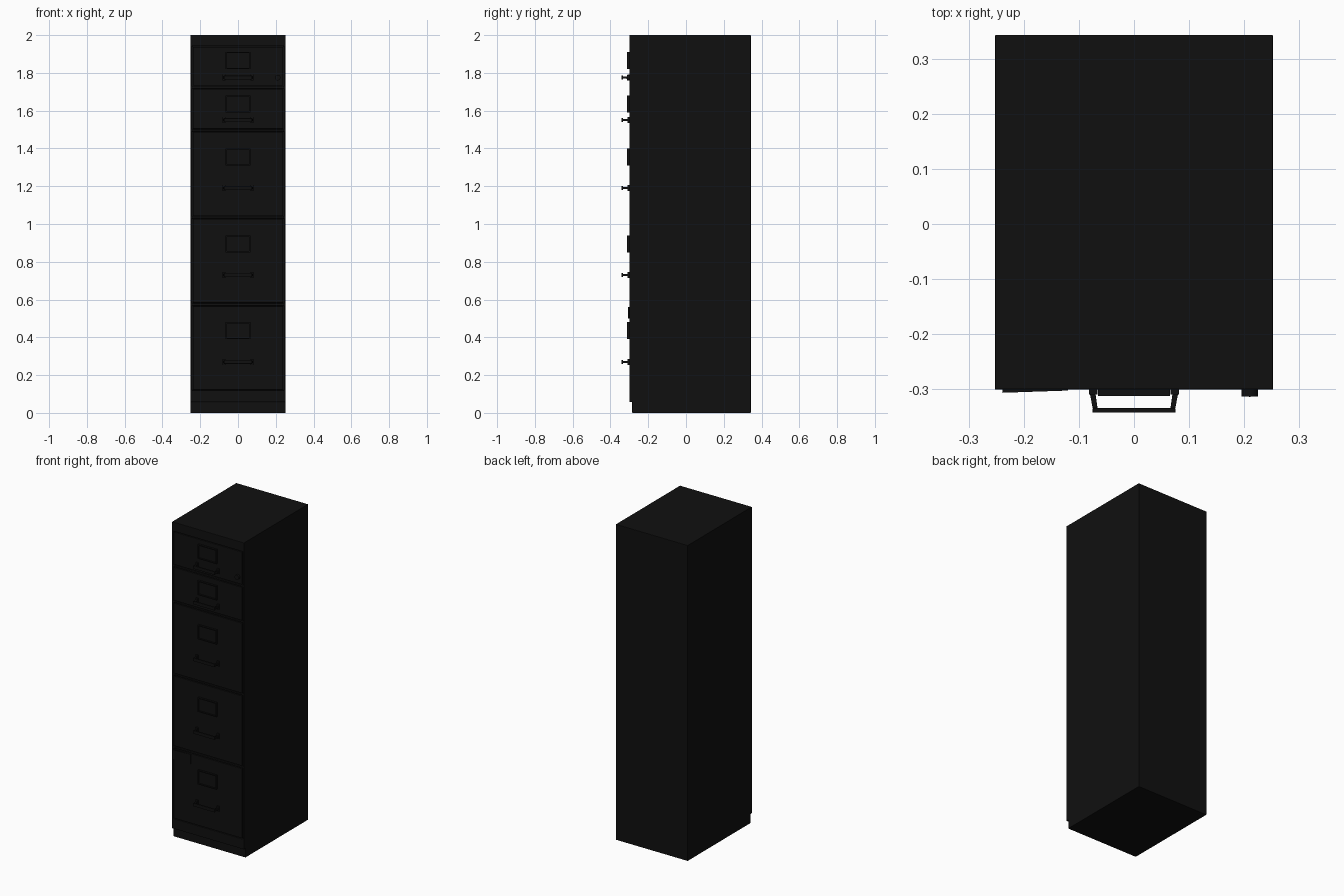
import bpy, bmesh
from mathutils import Vector

if "Cube" in bpy.data.objects:
    bpy.data.objects.remove(bpy.data.objects["Cube"])

black = bpy.data.materials.new("black_paint")
black.diffuse_color = (0.005, 0.005, 0.005, 1)
black.use_nodes = True
black.node_tree.nodes["Principled BSDF"].inputs["Base Color"].default_value = black.diffuse_color
FRONT = -0.30


def finish(name, bm, bevel=0.0):
    bmesh.ops.recalc_face_normals(bm, faces=bm.faces)
    me = bpy.data.meshes.new(name)
    bm.to_mesh(me)
    bm.free()
    me.materials.append(black)
    ob = bpy.data.objects.new(name, me)
    bpy.context.collection.objects.link(ob)
    if bevel:
        m = ob.modifiers.new("edge", 'BEVEL')
        m.width, m.segments, m.limit_method = bevel, 2, 'ANGLE'
    return ob


def add_box(bm, x0, x1, y0, y1, z0, z1):
    vs = bmesh.ops.create_cube(bm, size=1)['verts']
    for v in vs:
        v.co = Vector((x1 if v.co.x > 0 else x0,
                       y1 if v.co.y > 0 else y0,
                       z1 if v.co.z > 0 else z0))


def box(name, *b, bevel=0.0):
    bm = bmesh.new()
    add_box(bm, *b)
    return finish(name, bm, bevel)


def prism(bm, points, axis, a, b):
    # extrude a 2D profile: axis 'x' takes (y, z), axis 'z' takes (x, y)
    def at(p, t):
        return (t, p[0], p[1]) if axis == 'x' else (p[0], p[1], t)
    lo = [bm.verts.new(at(p, a)) for p in points]
    hi = [bm.verts.new(at(p, b)) for p in points]
    bm.faces.new(lo)
    bm.faces.new(hi[::-1])
    n = len(points)
    for i in range(n):
        bm.faces.new((lo[i], lo[(i + 1) % n], hi[(i + 1) % n], hi[i]))


# drawer bottom, top, label centre, handle height
drawers = [(0.124, 0.565, 0.435, 0.27), (0.583, 1.026, 0.895, 0.73),
           (1.043, 1.487, 1.355, 1.19), (1.504, 1.714, 1.635, 1.55),
           (1.732, 1.938, 1.865, 1.775)]

# cabinet shell with a recessed toe kick
bm = bmesh.new()
prism(bm, [(-0.285, 0), (0.343, 0), (0.343, 2), (FRONT, 2),
           (FRONT, 0.057), (-0.285, 0.057)], 'x', -0.252, 0.252)
shell = finish("cabinet_shell", bm)

# drawer openings
bm = bmesh.new()
for z0, z1, _, _ in drawers:
    add_box(bm, -0.243, 0.243, -0.4, -0.275, z0 - 0.004, z1 + 0.004)
cutter = finish("opening_cutter", bm)
cutter.hide_render = True
cutter.hide_viewport = True
cut = shell.modifiers.new("openings", 'BOOLEAN')
cut.object, cut.solver = cutter, 'EXACT'
soft = shell.modifiers.new("edge", 'BEVEL')
soft.width, soft.segments, soft.limit_method = 0.002, 2, 'ANGLE'


def label_holder(n, z):
    # raised rim around a flat card
    bm = bmesh.new()
    w, h, t = 0.065, 0.045, 0.006
    for s in (-1, 1):
        xs = sorted((s * w, s * (w - t)))
        add_box(bm, *xs, -0.312, FRONT, z - h, z + h)
        zs = sorted((s * h, s * (h - t)))
        add_box(bm, -w + t, w - t, -0.312, FRONT, z + zs[0], z + zs[1])
    finish(f"label_holder_{n}", bm)
    box(f"label_card_{n}", -w + t, w - t, -0.304, FRONT, z - h + t, z + h - t)


def handle(n, z):
    # feet, tapered posts and grip bar
    bm = bmesh.new()
    for s in (-1, 1):
        xs = sorted((s * 0.066, s * 0.082))
        add_box(bm, *xs, -0.309, FRONT, z - 0.016, z + 0.016)
        prism(bm, [(s * 0.080, -0.307), (s * 0.070, -0.307),
                   (s * 0.066, -0.334), (s * 0.075, -0.334)],
              'z', z - 0.006, z + 0.006)
    add_box(bm, -0.075, 0.075, -0.342, -0.334, z - 0.010, z + 0.010)
    finish(f"handle_{n}", bm, 0.001)


for n, (z0, z1, zl, zh) in enumerate(drawers, 1):
    box(f"drawer_front_{n}", -0.239, 0.239, FRONT, -0.275, z0, z1, bevel=0.002)
    label_holder(n, zl)
    handle(n, zh)

# round lock on the top drawer
bpy.ops.mesh.primitive_cylinder_add(vertices=24, radius=0.015, depth=0.016,
                                    location=(0.21, -0.305, 1.775),
                                    rotation=(1.5707963, 0, 0))
lock = bpy.context.object
lock.name = "lock"
lock.data.materials.append(black)
bpy.ops.object.shade_smooth_by_angle()
box("lock_keyway", 0.2085, 0.2115, -0.3138, -0.312, 1.768, 1.782)

# thin plate lifting slightly at the left of the lowest drawer
bm = bmesh.new()
prism(bm, [(-0.238, FRONT), (-0.238, -0.306), (-0.12, -0.302), (-0.12, FRONT)],
      'z', 0.50, 0.56)
finish("small_plate", bm)
